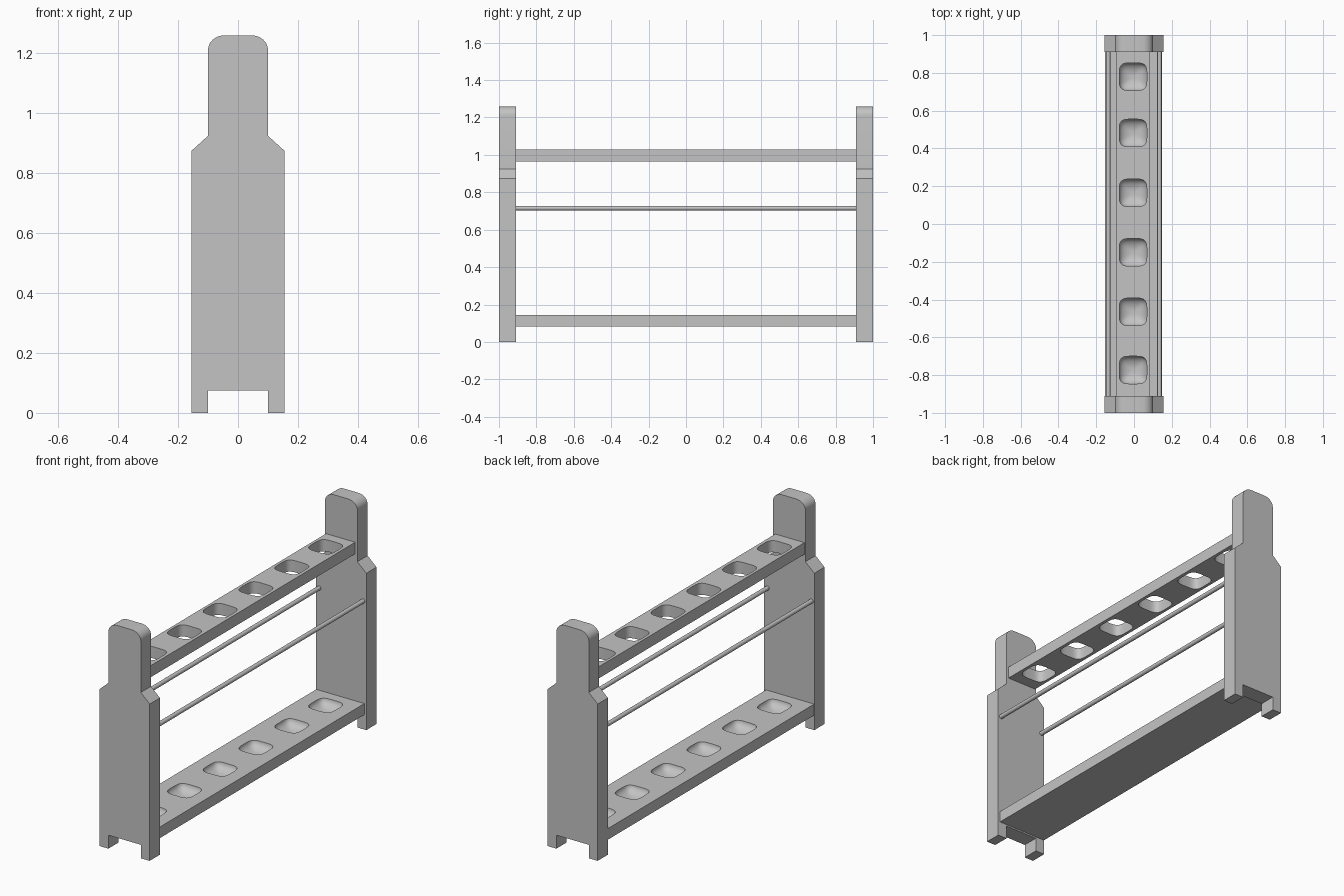
import bpy, bmesh
from math import sin, cos, pi, copysign, radians

cube = bpy.data.objects.get("Cube")
if cube:
    bpy.data.objects.remove(cube)

# One plain grey finish
grey = bpy.data.materials.new("plain grey")
grey.use_nodes = True
tone = (0.55, 0.55, 0.55, 1)
grey.diffuse_color = tone
grey.node_tree.nodes["Principled BSDF"].inputs["Base Color"].default_value = tone

HOLE_X = -0.005
HOLE_YS = (0.78, 0.482, 0.165, -0.15, -0.465, -0.773)


def finish(name, bm):
    bmesh.ops.recalc_face_normals(bm, faces=bm.faces)
    mesh = bpy.data.meshes.new(name)
    bm.to_mesh(mesh)
    bm.free()
    mesh.materials.append(grey)
    obj = bpy.data.objects.new(name, mesh)
    bpy.context.collection.objects.link(obj)
    return obj


def smooth(obj):
    bpy.ops.object.select_all(action='DESELECT')
    obj.select_set(True)
    bpy.context.view_layer.objects.active = obj
    bpy.ops.object.shade_smooth_by_angle(angle=radians(35))


# End panels: feet, shoulders, narrow neck and rounded top
def end_panel(name, y0, y1):
    half = [(0.1, 0.075), (0.1, 0), (0.155, 0), (0.155, 0.875), (0.1, 0.925)]
    rx, rz = 0.055, 0.048
    for i in range(9):
        a = i * pi / 16
        half.append((0.1 - rx + rx * cos(a), 1.26 - rz + rz * sin(a)))
    outline = half + [(-x, z) for x, z in reversed(half)]
    bm = bmesh.new()
    face = bm.faces.new([bm.verts.new((x, y0, z)) for x, z in outline])
    out = bmesh.ops.extrude_face_region(bm, geom=[face])
    moved = [v for v in out["geom"] if isinstance(v, bmesh.types.BMVert)]
    bmesh.ops.translate(bm, verts=moved, vec=(0, y1 - y0, 0))
    smooth(finish(name, bm))


# Row of rounded-square plugs, each lofted through (scale, height) levels
def plugs(name, levels, seg=40, size=0.073):
    bm = bmesh.new()
    for cy in HOLE_YS:
        rings = []
        for s, z in levels:
            ring = []
            for i in range(seg):
                a = 2 * pi * (i + 0.5) / seg
                px = copysign(abs(cos(a)) ** 0.5, cos(a)) * size * s
                py = copysign(abs(sin(a)) ** 0.5, sin(a)) * size * s
                ring.append(bm.verts.new((HOLE_X + px, cy + py, z)))
            rings.append(ring)
        for lo, hi in zip(rings, rings[1:]):
            for i in range(seg):
                j = (i + 1) % seg
                bm.faces.new((lo[i], lo[j], hi[j], hi[i]))
        bm.faces.new(rings[0])
        bm.faces.new(rings[-1])
    obj = finish(name, bm)
    obj.hide_render = True
    return obj


# Shelf board with the plugs cut out of it
def shelf(name, x0, x1, z0, z1, cutter):
    bm = bmesh.new()
    bmesh.ops.create_cube(bm, size=1)
    for v in bm.verts:
        v.co = (x1 if v.co.x > 0 else x0, copysign(0.94, v.co.y), z1 if v.co.z > 0 else z0)
    obj = finish(name, bm)
    mod = obj.modifiers.new("holes", 'BOOLEAN')
    mod.operation = 'DIFFERENCE'
    mod.solver = 'EXACT'
    mod.object = cutter
    bpy.ops.object.select_all(action='DESELECT')
    obj.select_set(True)
    bpy.context.view_layer.objects.active = obj
    bpy.ops.object.modifier_apply(modifier=mod.name)
    bpy.data.objects.remove(cutter)
    smooth(obj)


end_panel("front_end_panel", -1, -0.91)
end_panel("back_end_panel", 0.91, 1)

# Upper shelf has through holes, lower shelf has rounded pockets
shelf("upper_shelf", -0.094, 0.086, 0.965, 1.03,
      plugs("through_hole_cutter", [(1, 0.9), (1, 1.1)]))
bowl = [(sin(a), 0.145 - 0.045 * cos(a)) for a in [pi / 2 * k / 8 for k in range(1, 9)]]
shelf("lower_shelf", -0.154, 0.143, 0.083, 0.145,
      plugs("pocket_cutter", bowl + [(1, 0.2)]))

# Thin guide rods on both sides
for name, x in (("left_rod", 0.135), ("right_rod", -0.137)):
    bpy.ops.mesh.primitive_cylinder_add(vertices=24, radius=0.012, depth=1.86,
                                        location=(x, 0, 0.715), rotation=(pi / 2, 0, 0))
    rod = bpy.context.object
    rod.name = name
    rod.data.materials.append(grey)
    smooth(rod)
